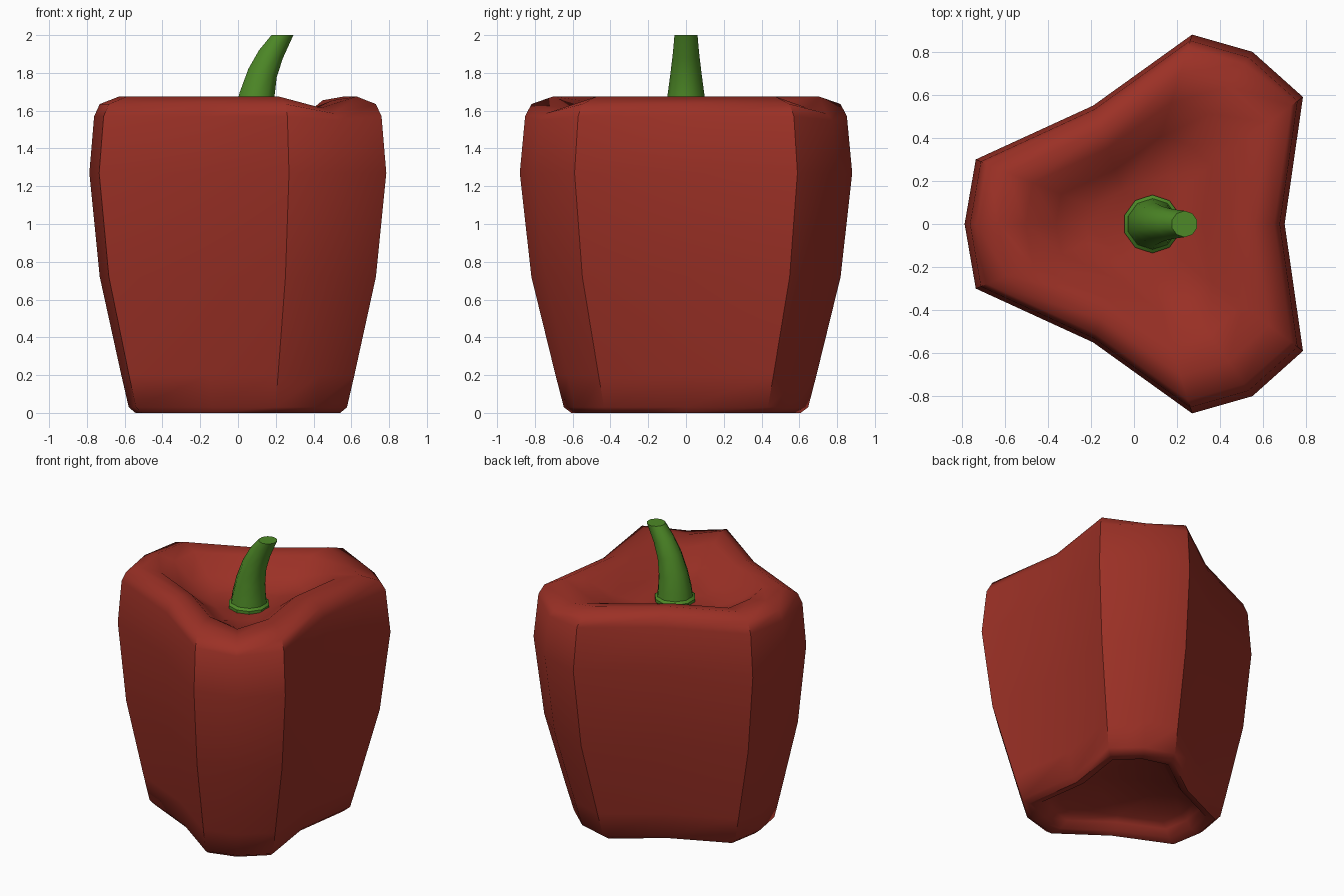
import bpy, bmesh, math
from mathutils import Vector

if "Cube" in bpy.data.objects:
    bpy.data.objects.remove(bpy.data.objects["Cube"])


def material(name, rgb):
    m = bpy.data.materials.new(name)
    m.diffuse_color = (*rgb, 1)
    m.use_nodes = True
    m.node_tree.nodes["Principled BSDF"].inputs["Base Color"].default_value = m.diffuse_color
    return m


def loft(name, rings, mat, angle):
    """Skin a stack of equal-length rings and cap both ends."""
    bm = bmesh.new()
    loops = [[bm.verts.new(p) for p in ring] for ring in rings]
    n = len(loops[0])
    for a, b in zip(loops, loops[1:]):
        for i in range(n):
            j = (i + 1) % n
            bm.faces.new((a[i], a[j], b[j], b[i]))
    bm.faces.new(loops[0][::-1])
    bm.faces.new(loops[-1])
    bmesh.ops.recalc_face_normals(bm, faces=bm.faces)
    me = bpy.data.meshes.new(name)
    bm.to_mesh(me)
    bm.free()
    me.materials.append(mat)
    ob = bpy.data.objects.new(name, me)
    bpy.context.collection.objects.link(ob)
    bpy.ops.object.select_all(action='DESELECT')
    ob.select_set(True)
    bpy.context.view_layer.objects.active = ob
    bpy.ops.object.shade_smooth_by_angle(angle=math.radians(angle))
    return ob


red = material("pepper red", (0.33, 0.030, 0.019))
green = material("stem green", (0.075, 0.25, 0.02))

# Pepper body: three-lobed outline, mirrored across y
half = [(0.70, 0), (0.785, 0.59), (0.55, 0.80), (0.27, 0.88),
        (-0.19, 0.55), (-0.735, 0.30), (-0.787, 0)]
outline = half + [(x, -y) for x, y in half[-2:0:-1]]

# (scale, height, dip of the two right-hand lobes), from base recess to crown hollow
profile = [(0.50, 0.09, 0), (0.56, 0.06, 0), (0.61, 0.012, 0), (0.69, 0.0, 0),
           (0.735, 0.03, 0), (0.785, 0.20, 0), (0.93, 0.72, 0), (1.0, 1.27, 0),
           (0.968, 1.57, 0.02), (0.93, 1.635, 0.05), (0.80, 1.675, 0.06),
           (0.64, 1.655, 0.06), (0.46, 1.55, 0.03), (0.28, 1.495, 0)]
body = [[(x * s, y * s, z - (dip if i in (2, 10) else 0))
         for i, (x, y) in enumerate(outline)] for s, z, dip in profile]
loft("pepper_body", body, red, 50)


# Stem: tapered rings along a bending path, with a small collar at the base
def tilted_ring(x, z, r, tilt, n=10):
    ring = []
    for k in range(n):
        a = 2 * math.pi * (k + 0.5) / n
        u = r * math.cos(a)
        ring.append(Vector((x + u * math.cos(tilt), r * math.sin(a),
                            z - u * math.sin(tilt))))
    return ring


loft("stem_collar", [tilted_ring(0.085, z, r, 0) for z, r in
                     ((1.47, 0.12), (1.49, 0.135), (1.515, 0.135), (1.53, 0.118))],
     green, 30)
path = [(0.085, 1.50, 0.122, 0), (0.088, 1.58, 0.112, 0.05),
        (0.10, 1.68, 0.098, 0.15), (0.13, 1.80, 0.082, 0.28),
        (0.175, 1.90, 0.070, 0.32), (0.235, 1.9995, 0.061, 0)]
loft("stem", [tilted_ring(*p) for p in path], green, 40)
